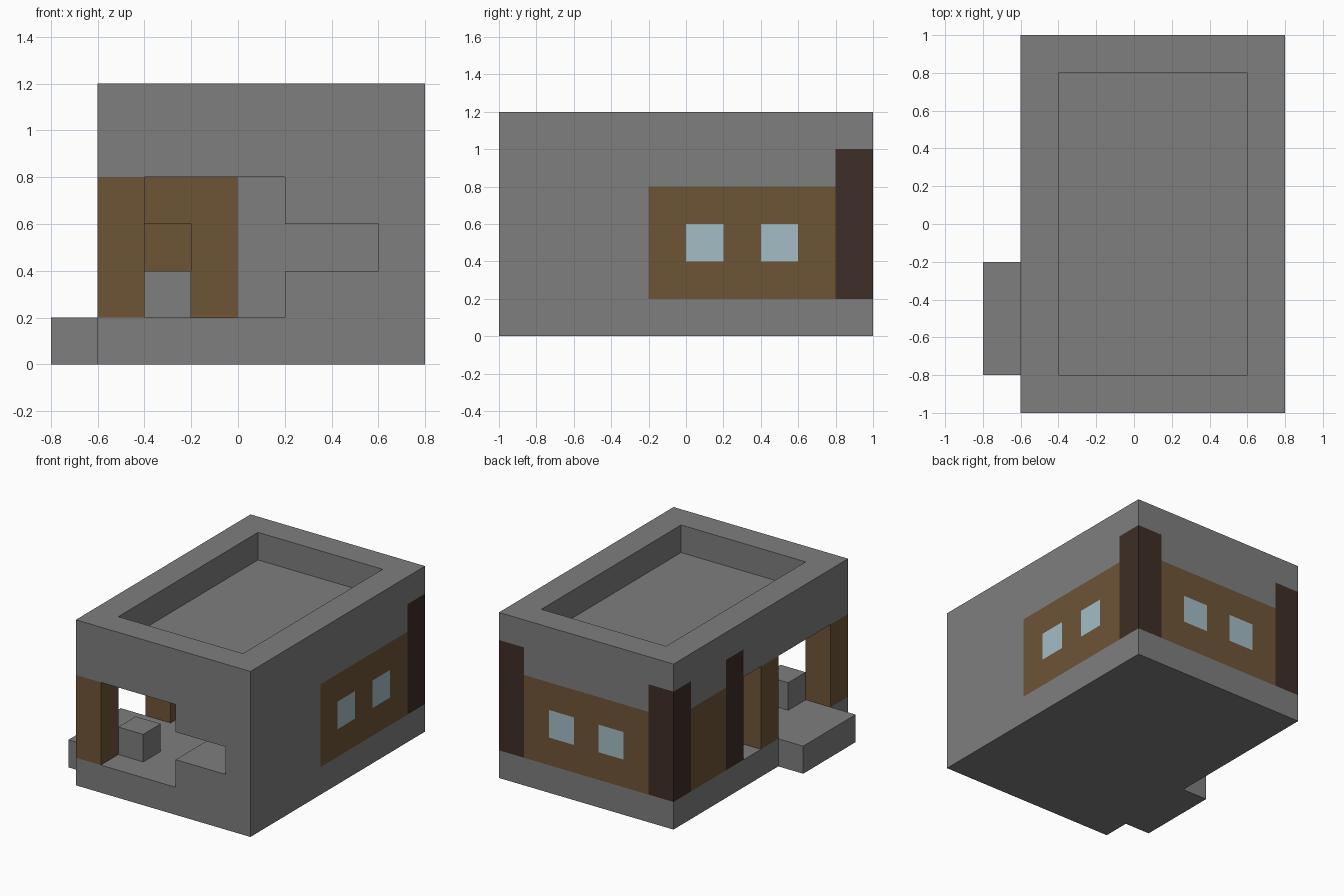
import bpy
import bmesh
from mathutils import Vector

cube = bpy.data.objects.get("Cube")
if cube:
    bpy.data.objects.remove(cube, do_unlink=True)

U = 0.2  # one building block


def material(name, rgb):
    m = bpy.data.materials.new(name)
    m.use_nodes = True
    m.diffuse_color = (*rgb, 1)
    bsdf = next(n for n in m.node_tree.nodes if n.type == 'BSDF_PRINCIPLED')
    bsdf.inputs["Base Color"].default_value = (*rgb, 1)
    bsdf.inputs["Roughness"].default_value = 0.9
    return m


stone = material("stone grey", (0.21, 0.21, 0.21))
wood = material("plank brown", (0.155, 0.09, 0.037))
log = material("dark log brown", (0.049, 0.027, 0.019))
glass = material("pale blue glass", (0.37, 0.51, 0.56))


def box(name, mat, x, y, z):
    """Box spanning the given block ranges on each axis."""
    lo, hi = Vector((x[0], y[0], z[0])) * U, Vector((x[1], y[1], z[1])) * U
    bm = bmesh.new()
    bmesh.ops.create_cube(bm, size=1)
    for v in bm.verts:
        v.co = (lo + hi) / 2 + v.co * (hi - lo)
    mesh = bpy.data.meshes.new(name)
    bm.to_mesh(mesh)
    bm.free()
    mesh.materials.append(mat)
    ob = bpy.data.objects.new(name, mesh)
    bpy.context.collection.objects.link(ob)
    return ob


def windowed_wall(name, along_x, start, across):
    """Plank wall, five blocks long, with panes in the second and fourth."""
    def piece(part, mat, a, b, z):
        run = (start + a, start + b)
        x, y = (run, across) if along_x else (across, run)
        box(name + "_" + part, mat, x, y, z)
    piece("lower_planks", wood, 0, 5, (1, 2))
    piece("upper_planks", wood, 0, 5, (3, 4))
    for i in range(5):
        pane = i % 2 == 1
        piece("pane" if pane else "pier", glass if pane else wood, i, i + 1, (2, 3))


WALL = (1, 4)

# Base and entrance step
box("floor_base", stone, (-3, 4), (-5, 5), (0, 1))
box("entrance_step", stone, (-4, -3), (-4, -1), (0, 1))

# Right and back walls
box("right_stone_wall", stone, (3, 4), (-5, -1), WALL)
windowed_wall("right_wall", False, -1, (3, 4))
windowed_wall("back_wall", True, -2, (4, 5))

# Left wall and porch posts
box("left_plank_wall", wood, (-3, -2), (2, 4), WALL)
box("middle_porch_post", wood, (-3, -2), (-1, 0), WALL)
box("front_porch_post", wood, (-3, -2), (-5, -4), WALL)

# Tall log posts
for name, x, y in (("back_left_log", 3, 4), ("back_right_log", -3, 4), ("side_log", -3, 1)):
    box(name, log, (x, x + 1), (y, y + 1), (1, 5))

# Front wall around the serving slot, with the counter behind it
box("front_wall_lower", stone, (1, 3), (-5, -4), (1, 2))
box("front_wall_upper", stone, (1, 3), (-5, -4), (3, 4))
box("counter", stone, (1, 3), (-4, -3), (1, 2))
box("stone_seat", stone, (-2, -1), (-4, -3), (1, 2))

# Inner partition with a low doorway beside the side log
box("partition_door_head", wood, (-2, -1), (1, 2), (3, 4))
box("partition_planks", wood, (-1, 0), (1, 2), WALL)
box("partition_stone", stone, (0, 3), (1, 2), WALL)

# Roof slab, fitted around the log tops
box("roof_slab", stone, (-2, 3), (-5, 5), (4, 5))
box("roof_edge_left_side", stone, (3, 4), (-5, 4), (4, 5))
box("roof_edge_right_front", stone, (-3, -2), (-5, 1), (4, 5))
box("roof_edge_right_back", stone, (-3, -2), (2, 4), (4, 5))

# Parapet
for name, x in (("parapet_left", 3), ("parapet_right", -3)):
    box(name, stone, (x, x + 1), (-5, 5), (5, 6))
for name, y in (("parapet_front", -5), ("parapet_back", 4)):
    box(name, stone, (-2, 3), (y, y + 1), (5, 6))
